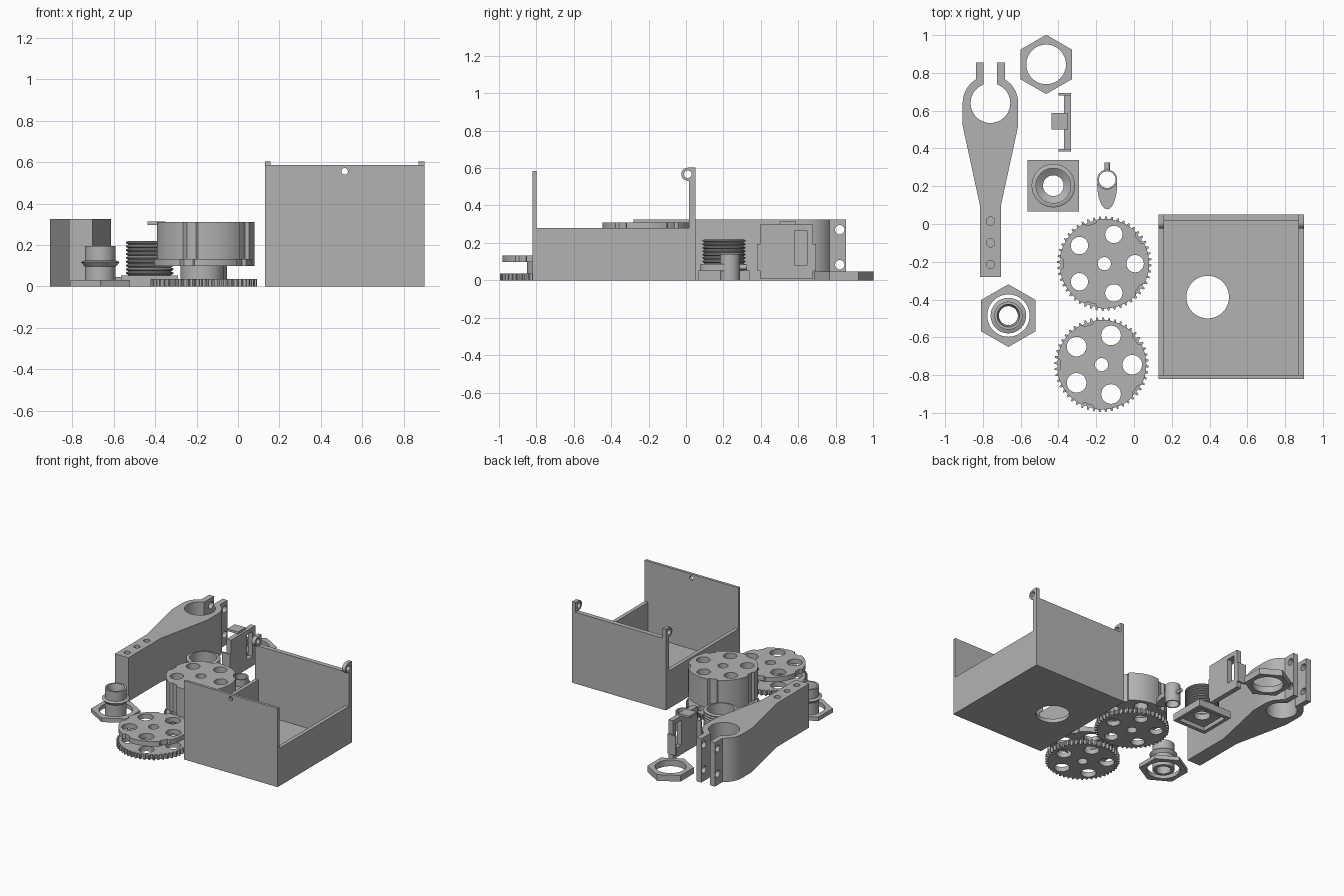
import bpy, bmesh, math
from math import sin, cos, pi
from mathutils import Matrix

if "Cube" in bpy.data.objects:
    bpy.data.objects.remove(bpy.data.objects["Cube"], do_unlink=True)

grey = bpy.data.materials.new("plain grey")
grey.use_nodes = True
grey.diffuse_color = (0.45, 0.45, 0.45, 1)
grey.node_tree.nodes["Principled BSDF"].inputs["Base Color"].default_value = grey.diffuse_color


def finish(name, bm):
    bmesh.ops.recalc_face_normals(bm, faces=bm.faces)
    mesh = bpy.data.meshes.new(name)
    bm.to_mesh(mesh)
    bm.free()
    mesh.materials.append(grey)
    obj = bpy.data.objects.new(name, mesh)
    bpy.context.collection.objects.link(obj)
    return obj


def prism(name, outline, z0, z1):
    bm = bmesh.new()
    face = bm.faces.new([bm.verts.new((x, y, z0)) for x, y in outline])
    out = bmesh.ops.extrude_face_region(bm, geom=[face])["geom"]
    verts = [v for v in out if isinstance(v, bmesh.types.BMVert)]
    bmesh.ops.translate(bm, verts=verts, vec=(0, 0, z1 - z0))
    return finish(name, bm)


def block(name, x0, x1, y0, y1, z0, z1):
    return prism(name, [(x0, y0), (x1, y0), (x1, y1), (x0, y1)], z0, z1)


def ring_points(cx, cy, r, n=48, turn=0.0):
    return [(cx + r * cos(turn + 2 * pi * i / n), cy + r * sin(turn + 2 * pi * i / n)) for i in range(n)]


def rod(name, centre, r, length, axis="Z", n=32):
    bm = bmesh.new()
    bmesh.ops.create_cone(bm, cap_ends=True, segments=n, radius1=r, radius2=r, depth=length)
    turn = {"X": Matrix.Rotation(pi / 2, 4, "Y"), "Y": Matrix.Rotation(pi / 2, 4, "X"), "Z": Matrix()}[axis]
    bmesh.ops.transform(bm, matrix=Matrix.Translation(centre) @ turn, verts=bm.verts)
    return finish(name, bm)


def lathe(name, cx, cy, profile, n=48):
    """Spin a closed (radius, z) loop round a vertical axis."""
    bm = bmesh.new()
    rings = [[bm.verts.new((x, y, z)) for x, y in ring_points(cx, cy, r, n)] for r, z in profile]
    for k, a in enumerate(rings):
        b = rings[(k + 1) % len(rings)]
        for i in range(n):
            j = (i + 1) % n
            bm.faces.new((a[i], a[j], b[j], b[i]))
    return finish(name, bm)


def cut(target, *cutters):
    for c in cutters:
        c.hide_render = True
        mod = target.modifiers.new("cut", "BOOLEAN")
        mod.operation, mod.solver, mod.object = "DIFFERENCE", "EXACT", c
    bpy.context.view_layer.update()
    graph = bpy.context.evaluated_depsgraph_get()
    mesh = bpy.data.meshes.new_from_object(target.evaluated_get(graph))
    target.modifiers.clear()
    target.data = mesh
    for c in cutters:
        bpy.data.objects.remove(c, do_unlink=True)
    return target


# Open housing: floor, low sides, tall front, back wall with two hinge ears
X0, X1, Y0, Y1, T = 0.13, 0.90, -0.82, 0.05, 0.028
cut(block("housing_floor", X0, X1, Y0, Y1, 0, T), rod("c", (0.39, -0.387, 0), 0.113, 0.2, n=48))
for side, x in (("right", X0), ("left", X1 - T)):
    block("housing_wall_" + side, x, x + T, Y0 + 0.02, Y1 - 0.035, T, 0.28)
    pin = (x + T / 2, 0.01, 0.567)
    cut(block("hinge_post_" + side, x, x + T, 0.01, Y1, 0.53, 0.603), rod("c", pin, 0.034, 0.1, "X"))
    cut(rod("hinge_ear_" + side, pin, 0.035, T, "X"), rod("c", pin, 0.02, 0.1, "X"))
cut(block("housing_front", X0, X1, Y0, Y0 + 0.02, T, 0.585), rod("c", (0.515, Y0, 0.555), 0.016, 0.1, "Y"))
block("housing_back", X0, X1, Y1 - 0.035, Y1, T, 0.53)


# Toothed wheels: gear plate, hub and lobed drum, all pierced by the same holes
def wheel(name, cx, cy, top, hole):
    teeth = 48
    gear = []
    for i in range(teeth):
        for f, r in ((0.0, 0.233), (0.45, 0.233), (0.6, 0.25), (0.85, 0.25)):
            a = 2 * pi * (i + f) / teeth
            gear.append((cx + r * cos(a), cy + r * sin(a)))
    lobes = []
    for i in range(120):
        away = abs((i * 3 % 72) - 36)
        r = 0.22 if away < 9 else 0.237
        lobes.append((cx + r * cos(i * pi / 60), cy + r * sin(i * pi / 60)))
    for part in (prism(name + "_teeth", gear, 0, 0.036),
                 prism(name + "_hub", ring_points(cx, cy, 0.105), 0.036, 0.097),
                 prism(name + "_drum", lobes, 0.097, top)):
        spots = ring_points(cx, cy, 0.163, 5)
        cut(part, rod("c", (cx, cy, 0), 0.035, 2), *[rod("c", (x, y, 0), hole, 2) for x, y in spots])


wheel("tall_wheel", -0.157, -0.21, 0.31, 0.046)
wheel("flat_wheel", -0.172, -0.745, 0.133, 0.052)

# Clamp arm: tapered body, split ring and two bolted tabs
AX, AY = -0.76, 0.64
half = [(0.056, -0.28), (0.056, 0.10), (0.147, 0.52)]
half += [(0.147 * cos(a * pi / 180), AY + 0.147 * sin(a * pi / 180)) for a in range(0, 60, 6)]
half += [(0.076, 0.766), (0.076, 0.855), (0.036, 0.855), (0.036, AY + 0.05)]
outline = [(AX + x, y) for x, y in half] + [(AX - x, y) for x, y in reversed(half)]
cut(prism("clamp_arm", outline, 0, 0.325),
    rod("c", (AX, AY, 0.16), 0.105, 1, n=48),
    *[rod("c", (AX, y, 0.25), 0.022, 0.3) for y in (0.015, -0.10, -0.215)],
    *[rod("c", (AX, 0.822, z), 0.025, 0.5, "X") for z in (0.083, 0.27)])


# Hexagonal rings with a loose flared tube in one of them
def hex_ring(name, cx, cy, r, hole, height):
    cut(prism(name, ring_points(cx, cy, r, 6, pi / 2), 0, height), rod("c", (cx, cy, 0), hole, 1, n=48))


hex_ring("hex_nut", -0.465, 0.845, 0.157, 0.105, 0.046)
hex_ring("hex_collar", -0.665, -0.485, 0.166, 0.112, 0.03)
lathe("flared_tube", -0.665, -0.485,
      [(0.05, 0), (0.074, 0), (0.074, 0.095), (0.094, 0.117), (0.074, 0.125),
       (0.074, 0.195), (0.06, 0.195), (0.05, 0.15)])

# Threaded cup on a hollow square foot
CX, CY = -0.427, 0.203
cut(block("cup_foot", CX - 0.137, CX + 0.137, CY - 0.137, CY + 0.137, 0, 0.052),
    block("c", CX - 0.11, CX + 0.11, CY - 0.11, CY + 0.11, -0.1, 0.03),
    rod("c", (CX, CY, 0), 0.055, 1))
thread = []
for i in range(9):
    z = 0.055 + i * 0.0185
    thread += [(0.104, z), (0.115, z + 0.006), (0.115, z + 0.011), (0.104, z + 0.0165)]
lathe("threaded_cup", CX, CY,
      [(0.055, 0.052), (0.104, 0.052)] + thread + [(0.092, 0.219), (0.092, 0.10), (0.055, 0.075)])

# Small sleeve with a rounded tail and a pin
SX, SY = -0.142, 0.235
cut(rod("sleeve", (SX, SY, 0.07), 0.053, 0.14), rod("c", (SX, SY, 0), 0.044, 1))
tail = [(SX + 0.053 * cos(a), SY - 0.02 + 0.137 * sin(a)) for a in [pi + i * pi / 24 for i in range(25)]]
cut(prism("sleeve_tail", tail, 0.05, 0.088), rod("c", (SX, SY, 0), 0.0525, 1))
rod("sleeve_pin", (SX, 0.303, 0.07), 0.014, 0.044, "Y", 16)

# Upright bracket: slotted plate, side clips and top lip
cut(block("bracket_plate", -0.37, -0.333, 0.395, 0.68, 0.01, 0.297),
    block("c", -0.5, -0.2, 0.583, 0.648, 0.08, 0.265))
for side, y in (("front", 0.383), ("back", 0.68)):
    block("bracket_clip_" + side, -0.40, -0.333, y, y + 0.014, 0.05, 0.195)
prism("bracket_lip", [(-0.438, 0.5), (-0.35, 0.5), (-0.35, 0.588), (-0.438, 0.588)], 0.297, 0.314)

# Smooth round parts, keep edges sharp
bpy.ops.object.select_all(action="DESELECT")
for obj in bpy.context.scene.objects:
    if obj.type == "MESH":
        obj.select_set(True)
        bpy.context.view_layer.objects.active = obj
bpy.ops.object.shade_smooth_by_angle(angle=math.radians(30))
